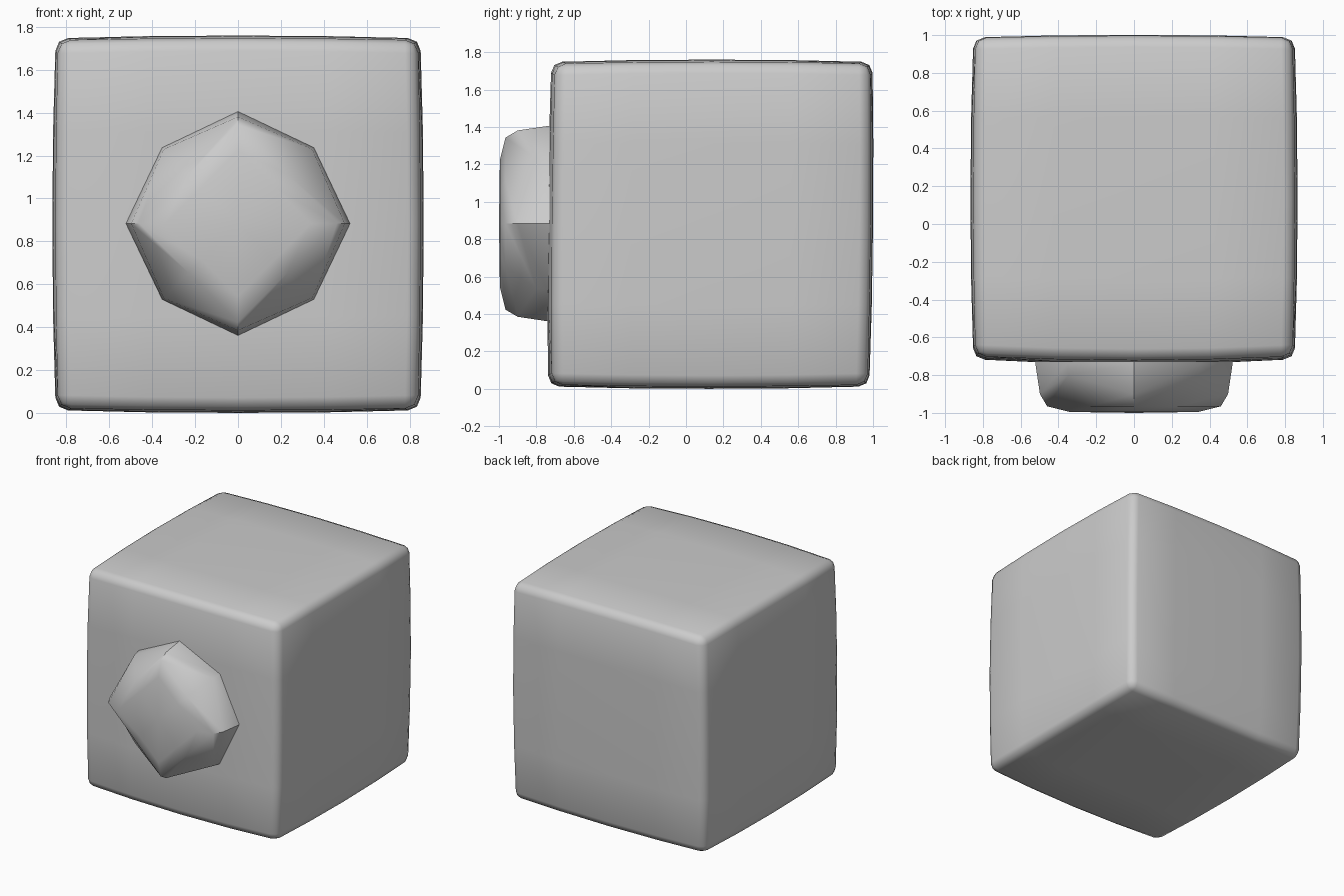
import bpy, bmesh
from math import sin, cos, pi, radians

if "Cube" in bpy.data.objects:
    bpy.data.objects.remove(bpy.data.objects["Cube"])


def finish(bm, name, angle):
    bmesh.ops.recalc_face_normals(bm, faces=bm.faces)
    me = bpy.data.meshes.new(name)
    bm.to_mesh(me)
    bm.free()
    ob = bpy.data.objects.new(name, me)
    bpy.context.collection.objects.link(ob)
    bpy.ops.object.select_all(action='DESELECT')
    ob.select_set(True)
    bpy.context.view_layer.objects.active = ob
    bpy.ops.object.shade_smooth_by_angle(angle=radians(angle))
    return ob


# Body: bulged cube with softened edges
bm = bmesh.new()
bmesh.ops.create_cube(bm, size=2)
rim = bm.edges.layers.int.new("rim")
bmesh.ops.subdivide_edges(bm, edges=bm.edges[:], cuts=3, use_grid_fill=True)
bm.normal_update()
edges = [e for e in bm.edges if e.calc_face_angle(0) > 0.5]
for v in bm.verts:
    x, y, z = v.co
    ky = 0.026 if y < 0 else 0.014
    v.co = (0.866 * x * (1 - 0.016 * (y * y + z * z)),
            0.13 + 0.87 * y * (1 - ky * x * x - 0.012 * z * z) + 0.008 * z,
            0.88 + 0.88 * z * (1 - 0.013 * (x * x + y * y)))
bmesh.ops.bevel(bm, geom=edges, offset=0.06, segments=2, profile=0.5,
                affect='EDGES', clamp_overlap=True)
finish(bm, "body", 50)

# Front knob: octagonal base tapering to a diamond with a shallow domed face
# Each ring: (axis radius, axis y, diagonal radius, diagonal y)
rings = [(0.525, -0.68, 0.505, -0.68),
         (0.522, -0.74, 0.500, -0.74),
         (0.498, -0.90, 0.490, -0.80),
         (0.460, -0.965, 0.325, -0.965),
         (0.340, -0.995, 0.240, -0.995)]
bm = bmesh.new()
loops = []
for ra, ya, rd, yd in rings:
    loop = []
    for i in range(8):
        r, y = (rd, yd) if i % 2 else (ra, ya)
        a = i * pi / 4
        loop.append(bm.verts.new((r * cos(a), y, 0.883 + r * sin(a))))
    loops.append(loop)
for lo, hi in zip(loops, loops[1:]):
    for i in range(8):
        j = (i + 1) % 8
        bm.faces.new((lo[i], lo[j], hi[j], hi[i]))
tip = bm.verts.new((0, -1.0, 0.883))
for i in range(8):
    bm.faces.new((loops[-1][i], loops[-1][(i + 1) % 8], tip))
bm.faces.new(loops[0])
finish(bm, "front_knob", 40)
